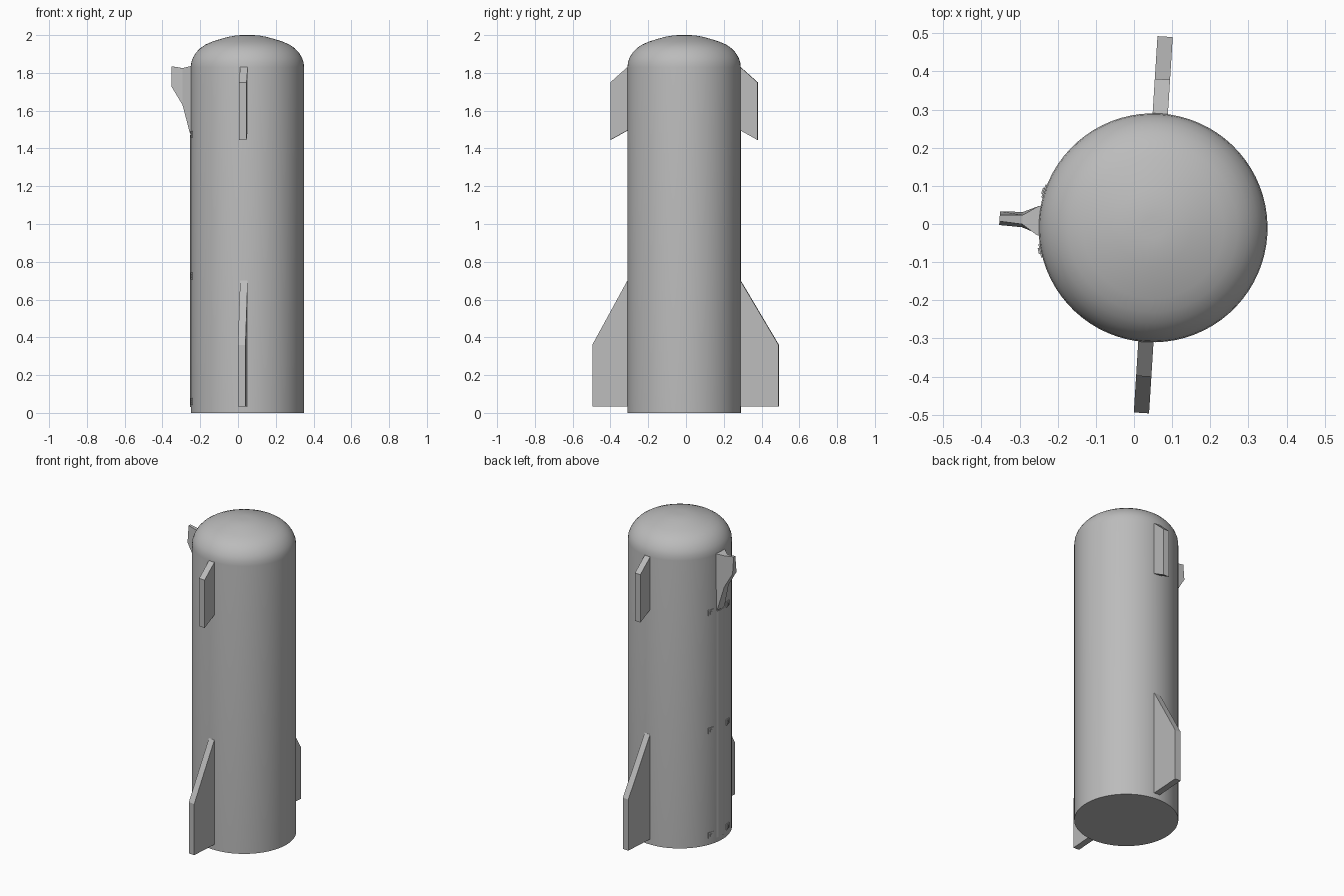
import bpy, bmesh, math
from mathutils import Matrix, Vector

if "Cube" in bpy.data.objects:
    bpy.data.objects.remove(bpy.data.objects["Cube"])

CX, CY, R = 0.05, -0.01, 0.30      # body axis and radius
SKEW = -3.6                        # whole fin set is turned slightly

grey = bpy.data.materials.new("plain grey")
grey.diffuse_color = (0.5, 0.5, 0.5, 1)
grey.use_nodes = True
grey.node_tree.nodes["Principled BSDF"].inputs["Base Color"].default_value = grey.diffuse_color


def finish(name, bm, angle=0.0):
    """Place the part: local +x is the radial direction at the given angle."""
    bmesh.ops.recalc_face_normals(bm, faces=bm.faces)
    me = bpy.data.meshes.new(name)
    bm.to_mesh(me)
    bm.free()
    me.transform(Matrix.Translation((CX, CY, 0)) @ Matrix.Rotation(math.radians(angle + SKEW), 4, 'Z'))
    me.materials.append(grey)
    ob = bpy.data.objects.new(name, me)
    bpy.context.collection.objects.link(ob)
    return ob


def loft(name, sections, angle):
    """Closed skin through matching rings of points."""
    bm = bmesh.new()
    rings = [[bm.verts.new(p) for p in s] for s in sections]
    n = len(rings[0])
    for a, b in zip(rings, rings[1:]):
        for i in range(n):
            j = (i + 1) % n
            bm.faces.new((a[i], a[j], b[j], b[i]))
    bm.faces.new(rings[0][::-1])
    bm.faces.new(rings[-1])
    return finish(name, bm, angle)


def plate(name, profile, angle, half=0.02):
    """Flat fin from a (radius, z) outline."""
    return loft(name, [[(r, s * half, z) for r, z in profile] for s in (-1, 1)], angle)


# Body: lathe profile with rounded cap
profile = [(0, 0), (R, 0), (R, 1.83), (0.297, 1.857), (0.288, 1.882), (0.272, 1.908),
           (0.25, 1.931), (0.222, 1.95), (0.185, 1.966), (0.14, 1.98),
           (0.10, 1.991), (0.06, 1.998), (0.03, 2.0), (0, 2.0)]
bm = bmesh.new()
vs = [bm.verts.new((r, 0, z)) for r, z in profile]
es = [bm.edges.new(p) for p in zip(vs, vs[1:])]
bmesh.ops.spin(bm, geom=vs + es, cent=(0, 0, 0), axis=(0, 0, 1),
               angle=math.tau, steps=72, use_merge=True)
bmesh.ops.remove_doubles(bm, verts=bm.verts, dist=1e-5)
body = finish("body", bm)
bpy.context.view_layer.objects.active = body
body.select_set(True)
bpy.ops.object.shade_smooth_by_angle(angle=math.radians(35))

# Fins on front and back
for side, angle, tip in (("front", -90, 0.486), ("back", 90, 0.502)):
    plate(side + "_lower_fin", [(0.27, 0.035), (tip, 0.035), (tip, 0.36), (0.30, 0.70), (0.27, 0.70)], angle)
    plate(side + "_upper_fin", [(0.27, 1.50), (0.30, 1.495), (0.39, 1.445), (0.39, 1.75), (0.30, 1.83), (0.27, 1.83)], angle)

# Flared side bracket: (radius, half width top, half width bottom, z bottom, z top)
stations = [(0.285, 0.042, 0.04, 1.46, 1.84), (0.303, 0.038, 0.034, 1.48, 1.835),
            (0.343, 0.012, 0.02, 1.63, 1.825), (0.403, 0.008, 0.018, 1.73, 1.835)]
loft("side_bracket", [[(r, -wb, z0), (r, wb, z0), (r, wt, z1), (r, -wt, z1)]
                      for r, wt, wb, z0, z1 in stations], 180)

# Long bevelled rail strip under the bracket
loft("rail_strip", [[(0.29, -0.036, z), (0.299, -0.036, z), (0.304, -0.022, z),
                     (0.304, 0.022, z), (0.299, 0.036, z), (0.29, 0.036, z)]
                    for z in (0.03, 1.47)], 180)

# Small clips on both sides of the rail, each with a raised centre
for i, zc in enumerate((0.06, 0.725, 1.475)):
    for side in (-1, 1):
        for part, h, r in (("clip", 0.018, 0.303), ("clip_stud", 0.008, 0.307)):
            loft(f"{part}_{i}_{'left' if side < 0 else 'right'}",
                 [[(q, -h, zc - h), (q, h, zc - h), (q, h, zc + h), (q, -h, zc + h)]
                  for q in (0.29, r)], 180 + 15 * side)
